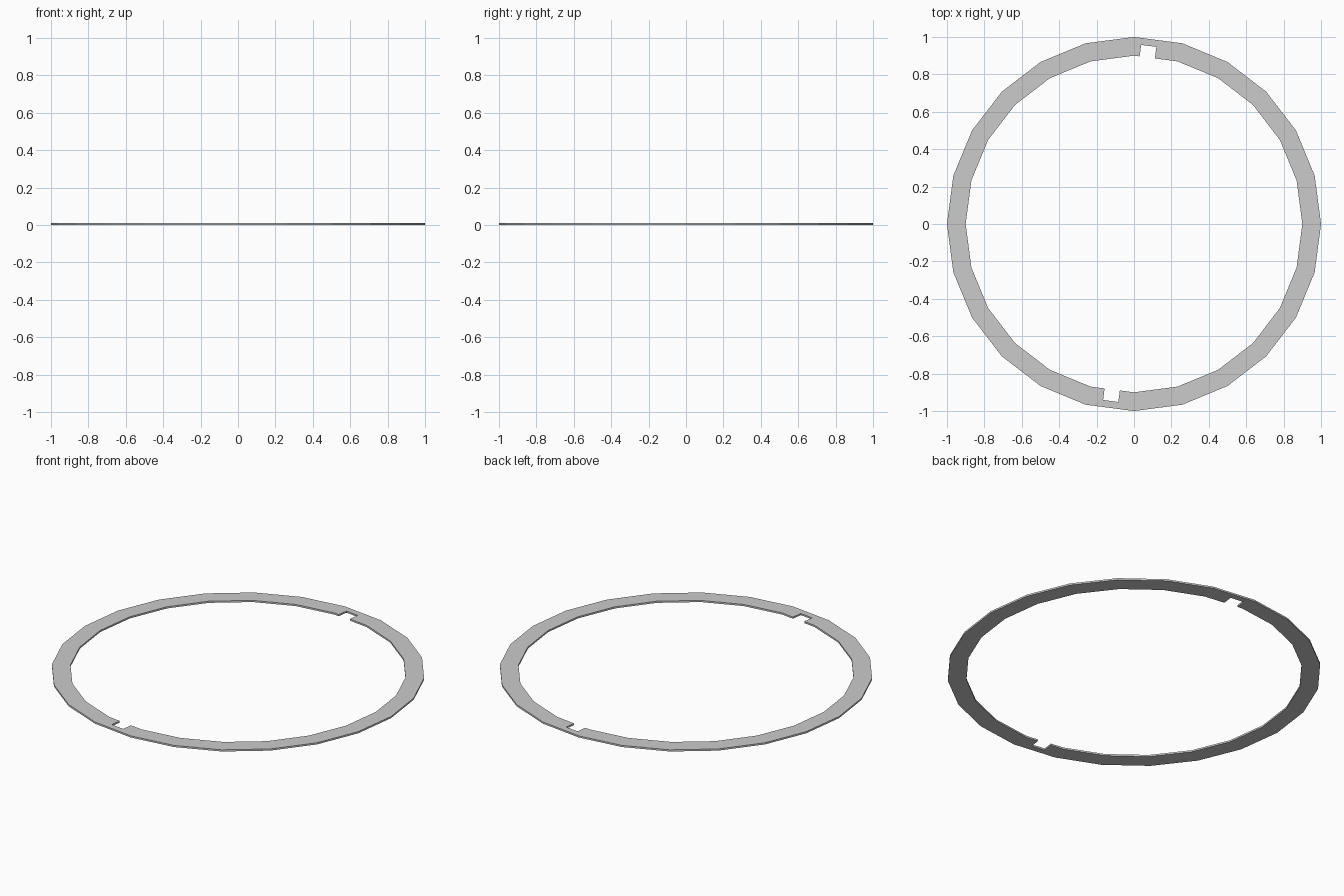
import bpy, bmesh
from math import sin, cos, pi
from mathutils import Vector

if "Cube" in bpy.data.objects:
    bpy.data.objects.remove(bpy.data.objects["Cube"])

SIDES, OUTER, INNER, THICK = 24, 1.0, 0.9, 0.01
NOTCH_DEPTH, NOTCH_HALF = 0.062, 0.041
# segment index (clockwise from +y) -> offset of the notch along the segment
NOTCHES = {0: -0.046, 12: 0.0}


def rim(radius, i):
    a = 2 * pi * (i % SIDES) / SIDES
    return Vector((radius * sin(a), radius * cos(a), 0))


bm = bmesh.new()

# flat ring, one face per side, notched on the inner edge where needed
for i in range(SIDES):
    a, b = rim(INNER, i), rim(INNER, i + 1)
    pts = [rim(OUTER, i + 1), rim(OUTER, i), a]
    if i in NOTCHES:
        mid, along = (a + b) / 2, (b - a).normalized()
        out = mid.normalized() * NOTCH_DEPTH
        p = mid + along * (NOTCHES[i] - NOTCH_HALF)
        q = mid + along * (NOTCHES[i] + NOTCH_HALF)
        pts += [p, p + out, q + out, q]
    pts.append(b)
    bm.faces.new([bm.verts.new(v) for v in pts])
bmesh.ops.remove_doubles(bm, verts=bm.verts[:], dist=1e-4)

# thickness
res = bmesh.ops.extrude_face_region(bm, geom=bm.faces[:])
top = [g for g in res["geom"] if isinstance(g, bmesh.types.BMVert)]
bmesh.ops.translate(bm, verts=top, vec=(0, 0, THICK))
bmesh.ops.recalc_face_normals(bm, faces=bm.faces[:])

mesh = bpy.data.meshes.new("notched_ring")
bm.to_mesh(mesh)
bm.free()
bpy.context.collection.objects.link(bpy.data.objects.new("notched_ring", mesh))
